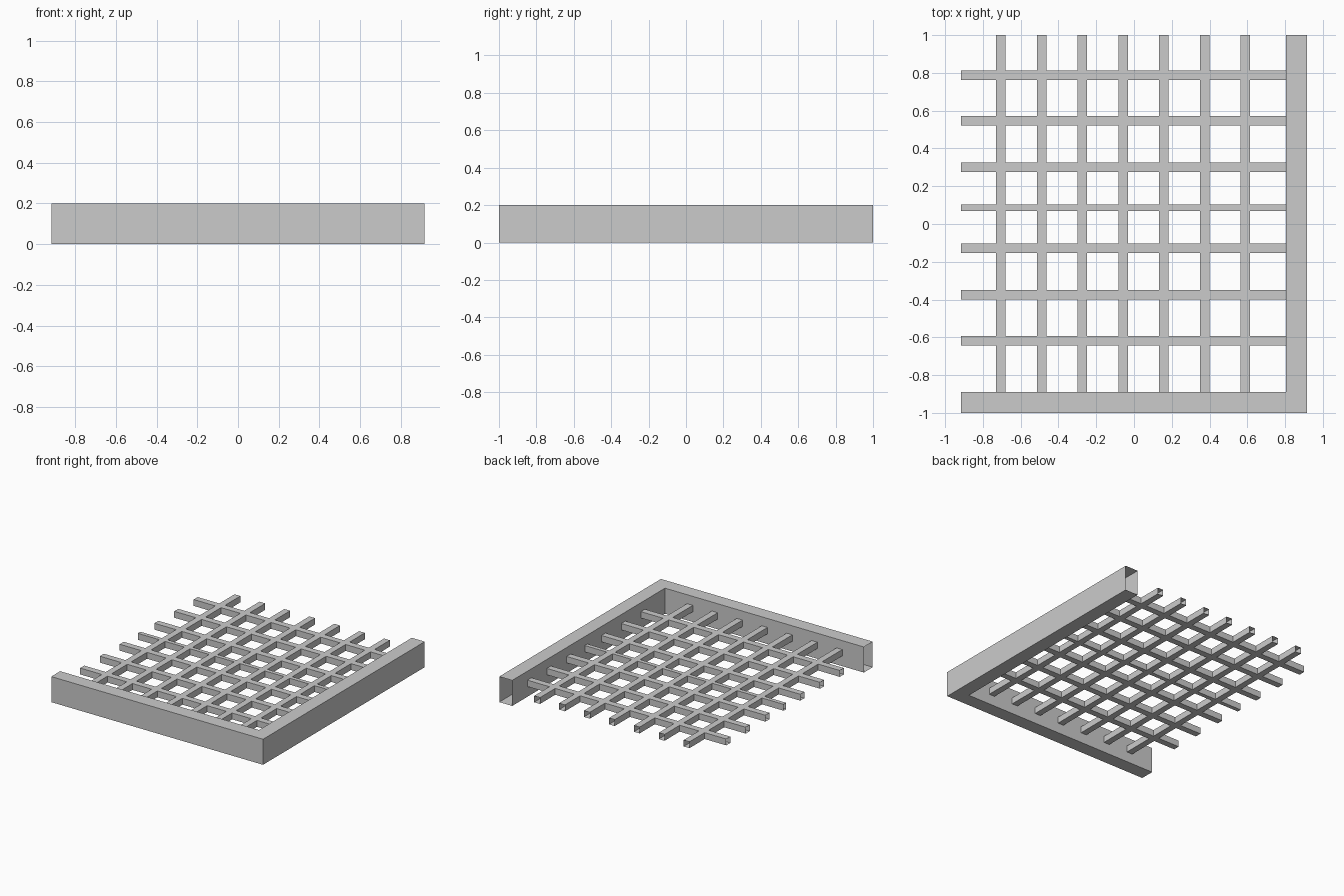
import bpy
import bmesh

cube = bpy.data.objects.get("Cube")
if cube:
    bpy.data.objects.remove(cube, do_unlink=True)

grey = bpy.data.materials.new("plain grey")
grey.use_nodes = True
grey.diffuse_color = (0.6, 0.6, 0.6, 1)
grey.node_tree.nodes["Principled BSDF"].inputs["Base Color"].default_value = (0.6, 0.6, 0.6, 1)


def slab(name, xs, ys, z0, z1, keep, is_open):
    """Extrude the kept cells of an uneven grid, leaving some walls open."""
    bm = bmesh.new()
    verts = [[bm.verts.new((x, y, z0)) for y in ys] for x in xs]
    for i in range(len(xs) - 1):
        for j in range(len(ys) - 1):
            if keep(i, j):
                bm.faces.new((verts[i][j], verts[i + 1][j],
                              verts[i + 1][j + 1], verts[i][j + 1]))
    bmesh.ops.delete(bm, geom=[v for v in bm.verts if not v.link_faces], context='VERTS')
    top = bmesh.ops.extrude_face_region(bm, geom=bm.faces[:], use_keep_orig=True)
    moved = [g for g in top["geom"] if isinstance(g, bmesh.types.BMVert)]
    bmesh.ops.translate(bm, verts=moved, vec=(0, 0, z1 - z0))
    bmesh.ops.recalc_face_normals(bm, faces=bm.faces[:])
    bm.normal_update()
    ends = [f for f in bm.faces if is_open(f.calc_center_median(), f.normal)]
    bmesh.ops.delete(bm, geom=ends, context='FACES')
    mesh = bpy.data.meshes.new(name)
    bm.to_mesh(mesh)
    bm.free()
    mesh.materials.append(grey)
    obj = bpy.data.objects.new(name, mesh)
    bpy.context.collection.objects.link(obj)
    return obj


LEFT, INNER_X, RIGHT = -0.917, 0.805, 0.917
FRONT, INNER_Y, BACK = -1.0, -0.89, 1.0


def cut_end(c, n):
    """Hollow ends on the two frameless sides."""
    return (n.y > 0.9 and c.y > BACK - 0.01) or (n.x < -0.9 and c.x < LEFT + 0.01)


def lattice_end(c, n):
    """Also leave the bars open where they butt against the frame."""
    return (cut_end(c, n) or (n.x > 0.9 and c.x > INNER_X - 0.01)
            or (n.y < -0.9 and c.y < INNER_Y + 0.01))


# L-shaped outer frame
slab("outer_frame", [LEFT, INNER_X, RIGHT], [FRONT, INNER_Y, BACK], 0, 0.2,
     lambda i, j: i == 1 or j == 0, cut_end)

# Crossing bars: odd grid cells are bars, even cells are gaps
xs = [LEFT]
for k in range(7):
    centre = -0.705 + 0.2157 * k
    xs += [centre - 0.025, centre + 0.025]
xs.append(INNER_X)

ys = [INNER_Y]
for centre, half in [(-0.617, 0.025), (-0.374, 0.025), (-0.129, 0.025), (0.086, 0.016),
                     (0.301, 0.025), (0.546, 0.025), (0.787, 0.025)]:
    ys += [centre - half, centre + half]
ys.append(BACK)

slab("grate_bars", xs, ys, 0.08, 0.13,
     lambda i, j: i % 2 == 1 or j % 2 == 1, lattice_end)
